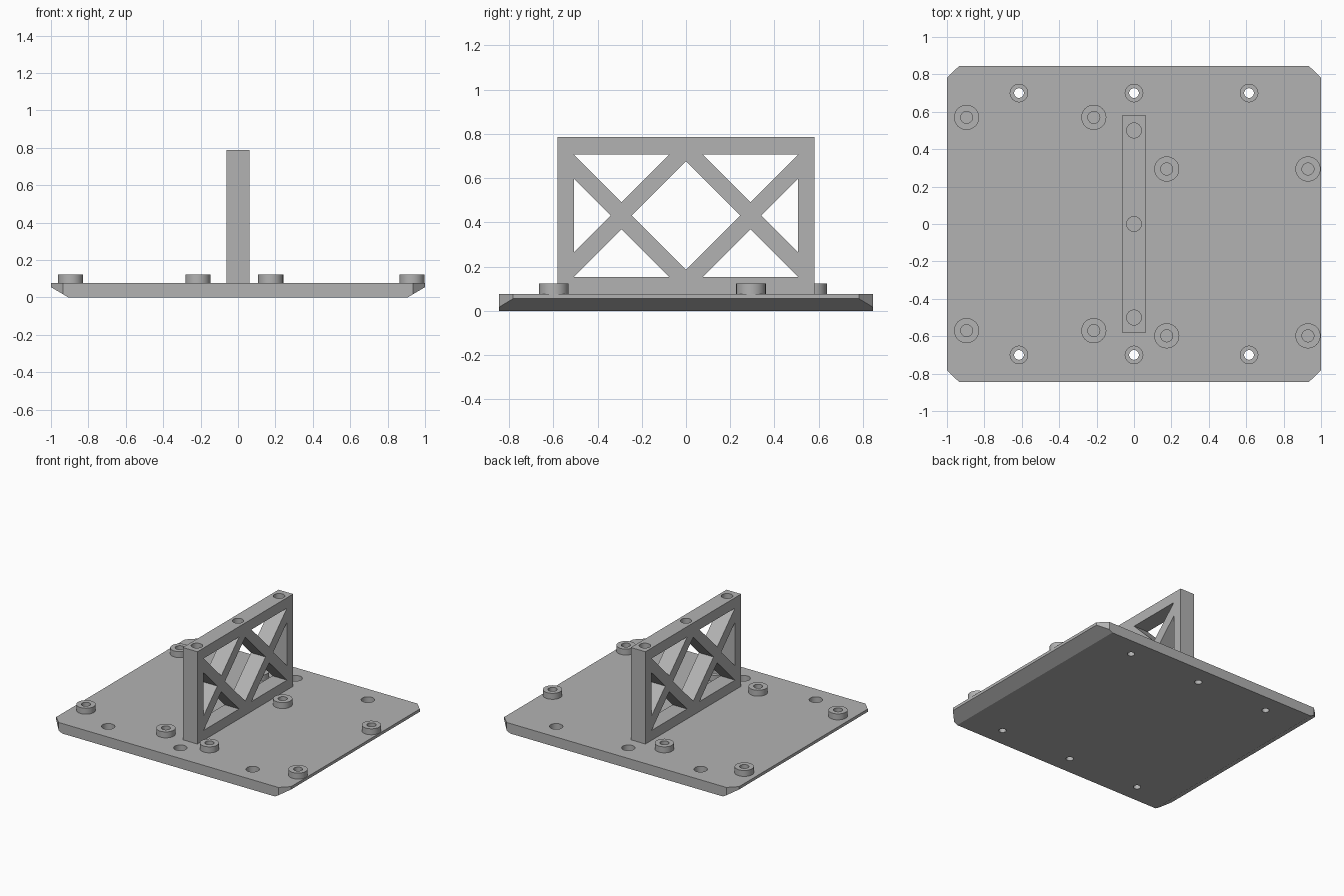
import bpy, bmesh, math
from mathutils import Vector

if "Cube" in bpy.data.objects:
    bpy.data.objects.remove(bpy.data.objects["Cube"])

grey = bpy.data.materials.new("plain grey")
grey.diffuse_color = (0.448, 0.448, 0.448, 1)
grey.use_nodes = True
grey.node_tree.nodes["Principled BSDF"].inputs["Base Color"].default_value = grey.diffuse_color

PLATE_TOP, BOSS_TOP, WALL_TOP = 0.077, 0.123, 0.787


def make(name, bm):
    bmesh.ops.recalc_face_normals(bm, faces=bm.faces)
    me = bpy.data.meshes.new(name)
    bm.to_mesh(me)
    bm.free()
    ob = bpy.data.objects.new(name, me)
    me.materials.append(grey)
    bpy.context.collection.objects.link(ob)
    return ob


def box(bm, lo, hi):
    vs = bmesh.ops.create_cube(bm, size=1)["verts"]
    for v in vs:
        v.co = [l + (c + 0.5) * (h - l) for c, l, h in zip(v.co, lo, hi)]


def lathe(bm, x, y, profile, closed=False, n=32):
    """Revolve (radius, z) points about a vertical axis, capped or as a closed ring."""
    rings = [[bm.verts.new((x + r * math.cos(i * math.tau / n),
                            y + r * math.sin(i * math.tau / n), z))
              for i in range(n)] for r, z in profile]
    pairs = list(zip(rings, rings[1:]))
    if closed:
        pairs.append((rings[-1], rings[0]))
    else:
        bm.faces.new(rings[0])
        bm.faces.new(rings[-1])
    for a, b in pairs:
        for i in range(n):
            j = (i + 1) % n
            bm.faces.new((a[i], a[j], b[j], b[i]))


def prism(bm, points, half):
    """Extrude a (y, z) polygon along x."""
    a, b = ([bm.verts.new((s * half, y, z)) for y, z in points] for s in (-1, 1))
    bm.faces.new(a)
    bm.faces.new(b)
    for i in range(len(a)):
        j = (i + 1) % len(a)
        bm.faces.new((a[i], a[j], b[j], b[i]))


def select(ob):
    bpy.ops.object.select_all(action="DESELECT")
    ob.select_set(True)
    bpy.context.view_layer.objects.active = ob


def cut(ob, bm):
    cutter = make("cutter", bm)
    cutter.hide_render = True
    mod = ob.modifiers.new("cut", "BOOLEAN")
    mod.operation, mod.solver, mod.object = "DIFFERENCE", "EXACT", cutter
    select(ob)
    bpy.ops.object.modifier_apply(modifier="cut")
    bpy.data.objects.remove(cutter)


def smooth(ob):
    select(ob)
    bpy.ops.object.shade_smooth_by_angle(angle=math.radians(30))


# Base plate: slab with sloped lower side edges and clipped corners
bm = bmesh.new()
box(bm, (-1, -0.845, 0), (1, 0.845, PLATE_TOP))
planes = []
for sx in (-1, 1):
    planes.append(((sx, 0, 0.055), (sx * 0.055, 0, -0.093)))
    for sy in (-1, 1):
        planes.append(((sx, sy * 0.782, 0), (sx * 0.063, sy * 0.065, 0)))
for co, no in planes:
    bmesh.ops.bisect_plane(bm, geom=bm.verts[:] + bm.edges[:] + bm.faces[:],
                           plane_co=co, plane_no=Vector(no).normalized(), clear_outer=True)
    bmesh.ops.holes_fill(bm, edges=[e for e in bm.edges if e.is_boundary], sides=0)
plate = make("base_plate", bm)

# Standoff positions
standoffs = [(x, y) for x in (-0.895, -0.215) for y in (0.57, -0.57)]
standoffs += [(x, y) for x in (0.175, 0.93) for y in (0.294, -0.598)]

# Counterbored screw holes and blind holes under the standoffs
bm = bmesh.new()
for x in (-0.615, 0, 0.615):
    for y in (-0.7, 0.7):
        lathe(bm, x, y, [(0.026, -0.05), (0.026, 0.03), (0.047, 0.03), (0.047, 0.15)])
for x, y in standoffs:
    lathe(bm, x, y, [(0.032, 0.04), (0.032, 0.15)])
cut(plate, bm)
smooth(plate)

# Standoff rings
for i, (x, y) in enumerate(standoffs):
    bm = bmesh.new()
    lathe(bm, x, y, [(0.067, PLATE_TOP), (0.067, BOSS_TOP),
                     (0.032, BOSS_TOP), (0.032, PLATE_TOP)], closed=True)
    smooth(make(f"standoff_{i + 1}", bm))

# Upright truss wall
bm = bmesh.new()
box(bm, (-0.062, -0.582, PLATE_TOP), (0.062, 0.582, WALL_TOP))
wall = make("truss_wall", bm)

# Truss openings: mirrored triangles and a central diamond, plus blind top holes
bm = bmesh.new()
for s in (-1, 1):
    for tri in ([(0.507, 0.707), (0.075, 0.707), (0.291, 0.491)],
                [(0.507, 0.153), (0.075, 0.153), (0.291, 0.369)],
                [(0.507, 0.598), (0.507, 0.264), (0.340, 0.431)]):
        prism(bm, [(s * y, z) for y, z in tri], 0.2)
prism(bm, [(-0.246, 0.431), (0, 0.677), (0.246, 0.431), (0, 0.185)], 0.2)
for y in (-0.5, 0, 0.5):
    lathe(bm, 0, y, [(0.04, 0.73), (0.04, 0.9)])
cut(wall, bm)
smooth(wall)
